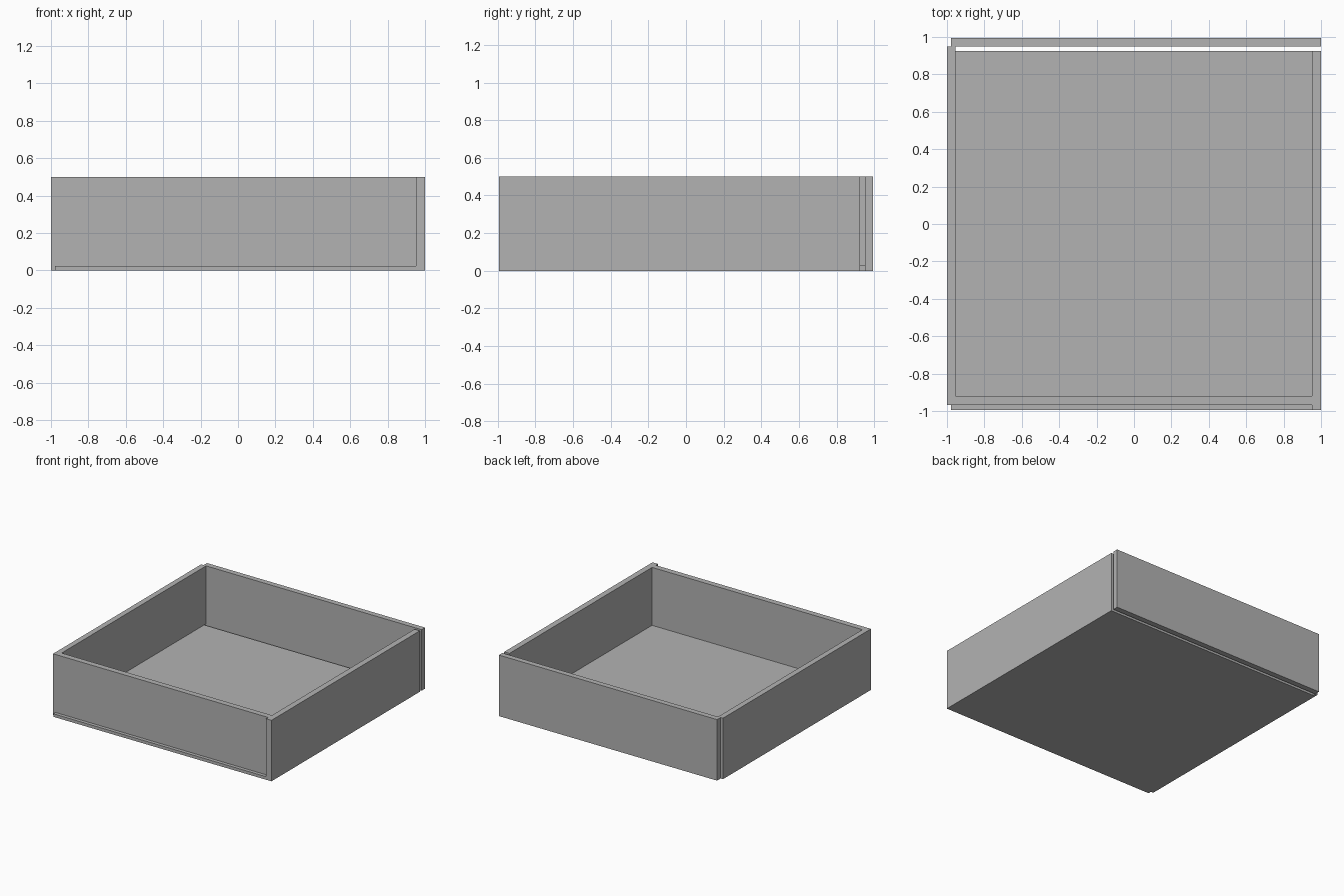
import bpy
import bmesh

cube = bpy.data.objects.get("Cube")
if cube:
    bpy.data.objects.remove(cube, do_unlink=True)

grey = bpy.data.materials.new("plain_grey")
grey.use_nodes = True
colour = (0.45, 0.45, 0.45, 1)
grey.diffuse_color = colour
grey.node_tree.nodes["Principled BSDF"].inputs["Base Color"].default_value = colour

TOP = 0.5       # height of the walls
BASE = 0.025    # thickness of the floor panel


def panel(name, profile, y0, y1):
    """Extrude an x-z profile along y into a solid panel."""
    bm = bmesh.new()
    face = bm.faces.new([bm.verts.new((x, y0, z)) for x, z in profile])
    moved = bmesh.ops.extrude_face_region(bm, geom=[face])["geom"]
    verts = [v for v in moved if isinstance(v, bmesh.types.BMVert)]
    bmesh.ops.translate(bm, verts=verts, vec=(0, y1 - y0, 0))
    bmesh.ops.recalc_face_normals(bm, faces=bm.faces)
    mesh = bpy.data.meshes.new(name)
    bm.to_mesh(mesh)
    bm.free()
    mesh.materials.append(grey)
    obj = bpy.data.objects.new(name, mesh)
    bpy.context.collection.objects.link(obj)
    return obj


def board(name, x0, x1, y0, y1, z0, z1):
    return panel(name, [(x0, z0), (x1, z0), (x1, z1), (x0, z1)], y0, y1)


# Floor, stopping short of the back wall
board("floor", -0.978, 1, -0.995, 0.926, 0, BASE)

# Walls standing on the floor
board("left_wall", 0.952, 1, -0.995, 0.926, BASE, TOP)
board("front_wall", -0.955, 0.952, -0.967, -0.92, BASE, TOP)

# Side wall with a rebate that laps over the floor edge
panel("right_wall", [(-1, 0), (-0.978, 0), (-0.978, BASE), (-0.955, BASE),
                     (-0.955, TOP), (-1, TOP)], -0.967, 0.95)

# Back wall, set off from the floor by a narrow gap
board("back_wall", -0.978, 1, 0.95, 0.995, 0, TOP)
